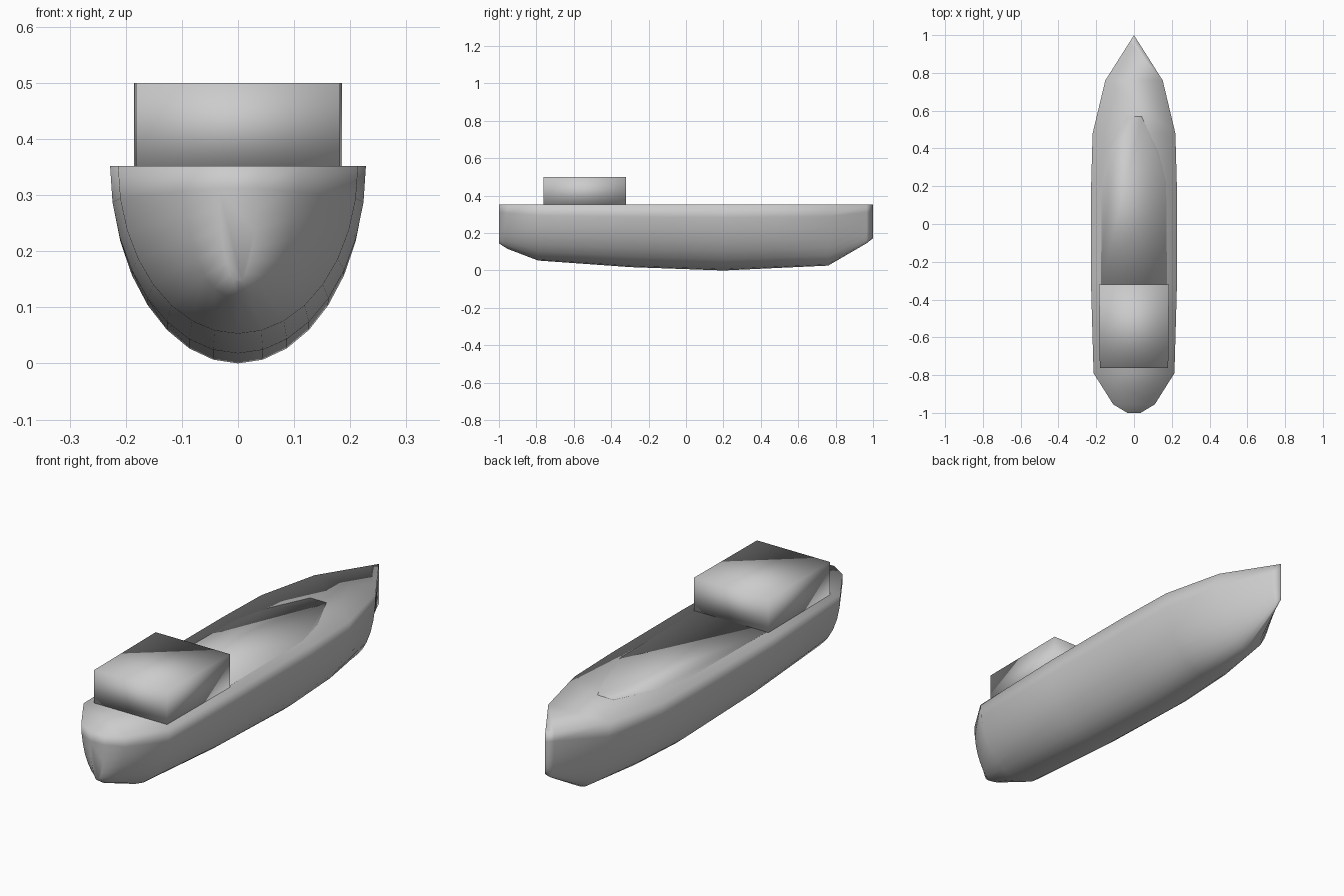
import bpy, bmesh, math

if "Cube" in bpy.data.objects:
    bpy.data.objects.remove(bpy.data.objects["Cube"])

DECK = 0.352


def finish(name, bm):
    bmesh.ops.remove_doubles(bm, verts=bm.verts, dist=0.0005)
    bmesh.ops.recalc_face_normals(bm, faces=bm.faces)
    for f in bm.faces:
        f.smooth = True
    me = bpy.data.meshes.new(name)
    bm.to_mesh(me)
    bm.free()
    ob = bpy.data.objects.new(name, me)
    bpy.context.collection.objects.link(ob)
    return ob


def prism(name, outline, z0, z1):
    bm = bmesh.new()
    lo = [bm.verts.new((x, y, z0)) for x, y in outline]
    hi = [bm.verts.new((x, y, z1)) for x, y in outline]
    n = len(outline)
    bm.faces.new(lo[::-1])
    bm.faces.new(hi)
    for i in range(n):
        j = (i + 1) % n
        bm.faces.new((lo[i], lo[j], hi[j], hi[i]))
    return finish(name, bm)


# Hull: half-ellipse sections lofted from stern to bow (y, half width, keel height)
stations = [(-1.0, 0.035, 0.145), (-0.955, 0.11, 0.116), (-0.79, 0.214, 0.053),
            (-0.3, 0.228, 0.018), (0.2, 0.227, 0.0), (0.48, 0.219, 0.013),
            (0.76, 0.152, 0.026), (0.965, 0.022, 0.145), (1.0, 0.0, 0.172)]
bm = bmesh.new()
rings = []
for y, w, keel in stations:
    ring = []
    for i in range(17):
        t = -math.pi / 2 + math.pi * i / 16
        ring.append(bm.verts.new((w * math.sin(t), y, DECK - (DECK - keel) * math.cos(t))))
    rings.append(ring)
for a, b in zip(rings, rings[1:]):
    for i in range(17):  # last strip closes the deck
        j = (i + 1) % 17
        bm.faces.new((a[i], a[j], b[j], b[i]))
bm.faces.new(rings[0])
finish("hull", bm)

# Deckhouse near the stern
prism("deckhouse", [(-0.181, -0.762), (0.181, -0.762), (0.185, -0.32), (-0.185, -0.32)],
      DECK - 0.01, 0.5)

# Very thin raised deck panel, tapering towards the bow
half = [(0.175, -0.32), (0.17, 0.22), (0.13, 0.38), (0.04, 0.57)]
prism("deck_panel", half + [(-x, y) for x, y in reversed(half)], DECK - 0.005, DECK + 0.001)
